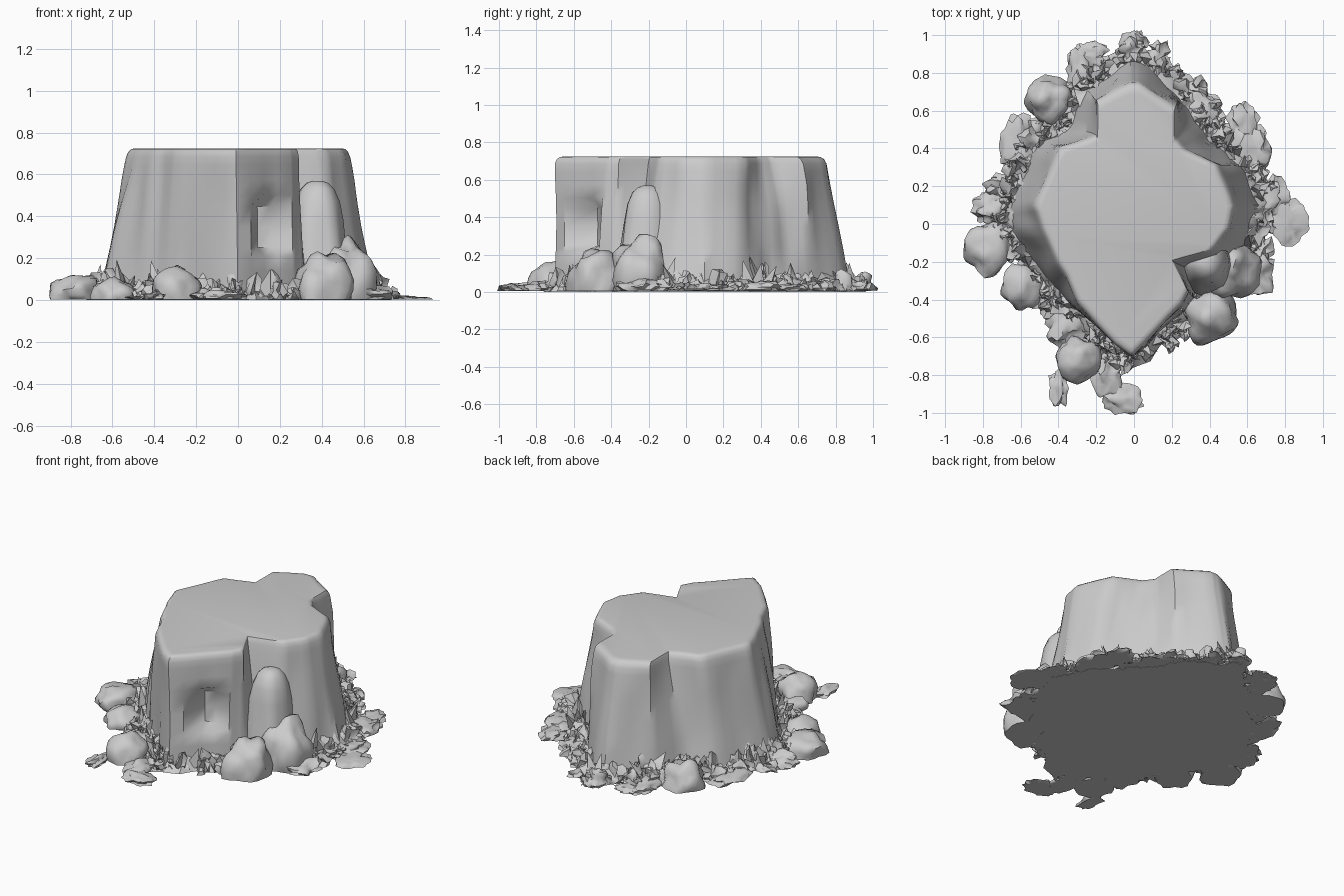
import bpy, bmesh, math, random
from mathutils import Vector, Matrix, noise

random.seed(4)
if "Cube" in bpy.data.objects:
    bpy.data.objects.remove(bpy.data.objects["Cube"])

stone = bpy.data.materials.new("grey stone")
stone.use_nodes = True
colour = (0.6, 0.6, 0.6, 1)
stone.diffuse_color = colour
stone.node_tree.nodes["Principled BSDF"].inputs["Base Color"].default_value = colour


def finish(bm, name, angle=40):
    """Turn a bmesh into a smooth-shaded stone object."""
    bmesh.ops.recalc_face_normals(bm, faces=bm.faces)
    mesh = bpy.data.meshes.new(name)
    bm.to_mesh(mesh)
    bm.free()
    mesh.materials.append(stone)
    ob = bpy.data.objects.new(name, mesh)
    bpy.context.collection.objects.link(ob)
    bpy.ops.object.select_all(action="DESELECT")
    bpy.context.view_layer.objects.active = ob
    ob.select_set(True)
    bpy.ops.object.shade_smooth_by_angle(angle=math.radians(angle))


def loft(bm, rings):
    """Skin closed rings of equal length and cap both ends."""
    rows = [[bm.verts.new(p) for p in ring] for ring in rings]
    n = len(rows[0])
    for low, high in zip(rows, rows[1:]):
        for i in range(n):
            j = (i + 1) % n
            bm.faces.new((low[i], low[j], high[j], high[i]))
    bm.faces.new(rows[0][::-1])
    bm.faces.new(rows[-1])


def add_rock(bm, x, y, rx, ry, z0, z1, rough=0.1, detail=2, spin=0, freq=1.3):
    """Add a crumpled pebble or boulder between heights z0 and z1."""
    new = bmesh.ops.create_icosphere(bm, subdivisions=detail, radius=1)["verts"]
    seed = Vector((x, y, z1)) * 37
    turn = Matrix.Rotation(spin, 3, "Z")
    for v in new:
        p = v.co * (1 + rough * 2 * noise.noise(v.co * freq + seed))
        p = turn @ Vector((p.x * rx, p.y * ry, (z0 + z1) / 2 + p.z * (z1 - z0) / 2))
        v.co = (p.x + x, p.y + y, max(p.z, 0.004))


# Mesa: foot and rim outlines, anticlockwise from the front corner
outline = [  # foot x, foot y, rim x, rim y
    (0, -.69, -.01, -.7), (.26, -.47, .25, -.43),
    (.32, -.4, .29, -.36), (.36, -.28, .21, -.2), (.52, -.24, .42, -.14),
    (.62, -.06, .51, -.02), (.67, .1, .53, .1), (.58, .3, .44, .32),
    (.42, .44, .27, .4), (.33, .57, .22, .46), (.24, .68, .22, .62),
    (.03, .88, .03, .75), (-.02, .88, -.02, .75), (-.25, .7, -.2, .66),
    (-.36, .52, -.2, .47), (-.48, .44, -.39, .41), (-.6, .25, -.48, .22),
    (-.68, .08, -.53, .1), (-.66, -.04, -.49, -.03), (-.55, -.2, -.41, -.2),
    (-.4, -.36, -.36, -.28), (-.33, -.44, -.3, -.42), (-.16, -.58, -.1, -.64)]
TOP = 0.725
foot = [Vector(p[:2]) for p in outline]
rim = [Vector(p[2:]) for p in outline]
SPLIT = 4


def mesa_ring(t, z, shrink=1.0):
    ring = []
    for i in range(len(foot)):
        j = (i + 1) % len(foot)
        for k in range(SPLIT):
            f = k / SPLIT
            p = foot[i].lerp(foot[j], f).lerp(rim[i].lerp(rim[j], f), t)
            # upright folds that fade towards the rim
            fold = noise.noise(Vector((p.x * 7, p.y * 7, z * 1.5)))
            p *= 1 + 0.05 * fold * min(1, (1 - t) * 4 + .2)
            # hollow in the front wall, deepest next to the front corner
            if i == 0 and k > 1 and 0.33 < t < 0.68:
                p += Vector((-.03, .09 if k == 2 else .05))
            ring.append((p.x * shrink, p.y * shrink, z))
    return ring


bm = bmesh.new()
levels = (0, .1, .2, .3, .36, .5, .64, .72, .82, .92, .98)
loft(bm, [mesa_ring(t, t * 0.7) for t in levels]
     + [mesa_ring(1, 0.71, 0.985), mesa_ring(1, TOP - .003, 0.96), mesa_ring(1, TOP, 0.92)])
finish(bm, "mesa", 45)

# Buttress: low rounded pillar leaning against the wall
bm = bmesh.new()
rings = []
profile = ((0, .15), (.12, .145), (.25, .13), (.38, .12), (.47, .105), (.53, .08), (.56, .05), (.57, .02))
for z, r in profile:
    ring = []
    for k in range(20):
        a = k * math.tau / 20
        s = r * (1 + .2 * noise.noise(Vector((math.cos(a) * 1.5, math.sin(a) * 1.5, z * 2))))
        ring.append((.41 + s * math.cos(a) - z * .05, -.24 + s * math.sin(a) + z * .06, z))
    rings.append(ring)
loft(bm, rings)
finish(bm, "buttress", 50)

# Boulders around the foot: x, y, half width, half depth, height
boulders = [(.41, -.49, .14, .14, .23), (.52, -.25, .14, .15, .3),
            (-.3, -.72, .12, .12, .16), (-.77, -.13, .13, .14, .12),
            (-.59, -.33, .11, .13, .1), (-.45, .66, .12, .12, .16)]
for n, (x, y, rx, ry, h) in enumerate(boulders):
    bm = bmesh.new()
    add_rock(bm, x, y, rx, ry, -h * .6, h, 0.16, 3, 0, 1.6)
    finish(bm, f"boulder_{n + 1}", 50)

# Slabs: thin fragments lying away from the wall
slabs = [(-.06, -.93, .11, .07, .04), (-.4, -.87, .05, .09, .04), (-.14, -.8, .07, .12, .05),
         (-.29, .82, .07, .12, .05), (-.22, .91, .08, .05, .03), (-.02, .93, .06, .08, .1),
         (.8, .02, .1, .11, .02), (.72, .15, .08, .1, .04), (.58, .54, .07, .1, .04),
         (.62, .4, .09, .12, .06), (-.62, .4, .09, .16, .05), (-.75, .08, .1, .08, .07),
         (.36, .62, .1, .08, .06), (.64, -.25, .1, .12, .07), (-.36, -.53, .1, .12, .08)]
bm = bmesh.new()
for x, y, rx, ry, h in slabs:
    add_rock(bm, x, y, rx, ry, -h * .6, h, 0.3, 3, 0, 2)
finish(bm, "slabs", 50)


def walk(u):
    """Point on the foot outline at fraction u, with its outward direction."""
    s = u * len(foot)
    i = int(s) % len(foot)
    a, b = foot[i], foot[(i + 1) % len(foot)]
    side = (b - a).normalized()
    return a.lerp(b, s % 1), Vector((side.y, -side.x))


# Skirt: ragged low apron joining the rubble to the wall
count = 160
bm = bmesh.new()
outer, middle, inner = [], [], []
for k in range(count):
    p, _ = walk(k / count)
    out = p.normalized()
    wide = 0.06 + 0.06 * noise.noise(Vector((p.x * 7, p.y * 7, 1))) + random.uniform(-.01, .01)
    q, m, r = p + out * wide, p + out * wide * 0.5, p - out * 0.04
    outer.append((q.x, q.y, 0.0))
    middle.append((m.x, m.y, random.uniform(.015, .07)))
    inner.append((r.x, r.y, random.uniform(.07, .13)))
loft(bm, [outer, middle, inner])
finish(bm, "rubble_skirt", 50)

# Rubble: crumpled stones piled along the wall foot
bm = bmesh.new()
for k in range(260):
    p, out = walk(random.random())
    far = random.random() ** 1.5 * 0.1
    c = p + out * far
    r = random.uniform(.025, .055)
    h = random.uniform(.04, .13) * (1 - far * 5)
    add_rock(bm, c.x, c.y, r, r * random.uniform(.6, 1.2), -.02, h, 0.75, 2, random.uniform(0, 6), 2.2)
finish(bm, "rubble", 50)

# Splinters: a few broad leaning shards among the rubble
bm = bmesh.new()
for k in range(36):
    p, out = walk(random.random())
    c = p + out * random.uniform(0, .04)
    lean = Vector((random.uniform(-.08, .08), random.uniform(-.08, .08)))
    turn = random.uniform(0, 6)
    peak = bm.verts.new((c.x + lean.x, c.y + lean.y, random.uniform(.1, .2)))
    base = [bm.verts.new((c.x + .05 * math.cos(turn + a), c.y + .05 * math.sin(turn + a), .02))
            for a in (0, 2.1, 4.2)]
    for i in range(3):
        bm.faces.new((base[i], base[(i + 1) % 3], peak))
    bm.faces.new(base[::-1])
finish(bm, "splinters", 40)
